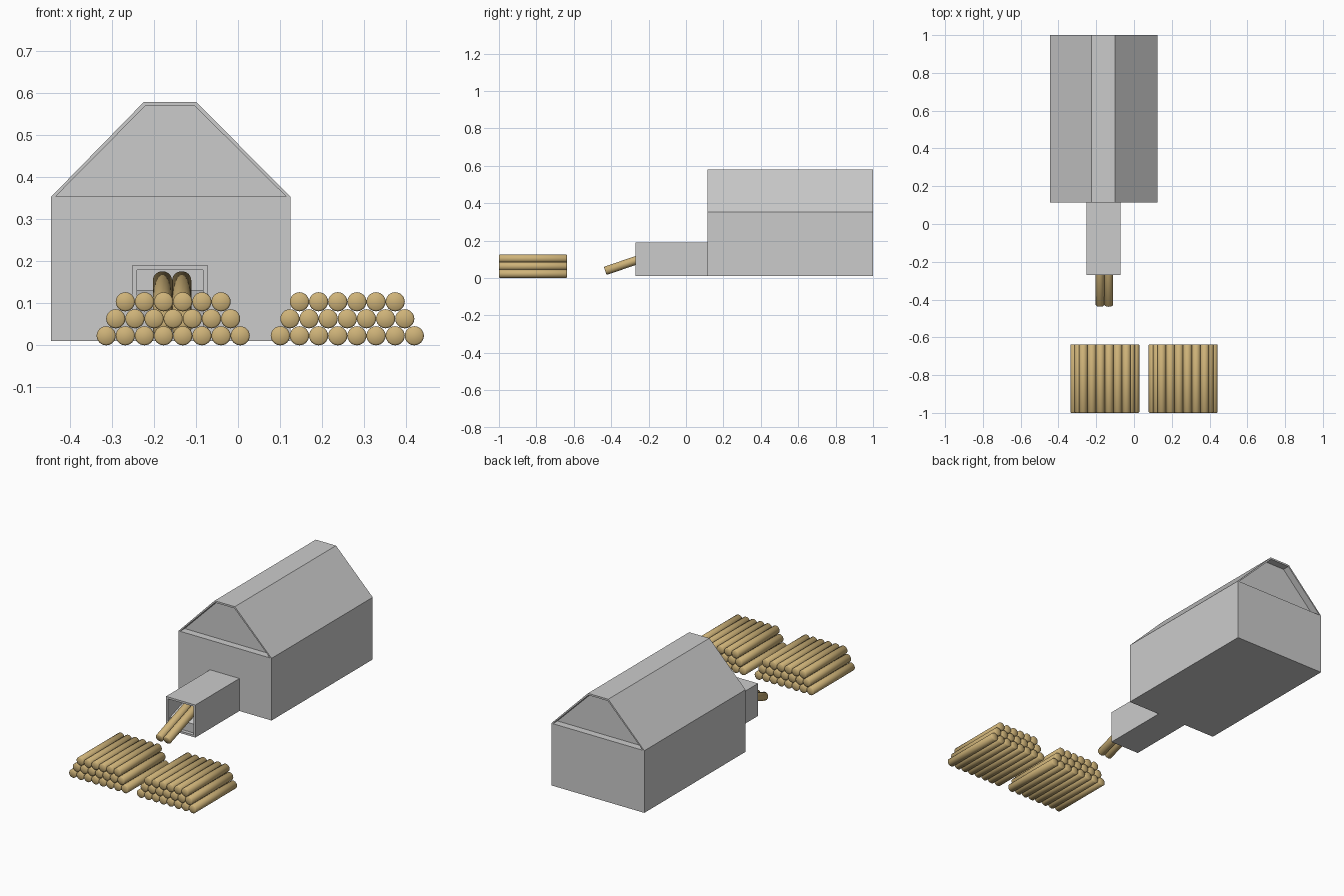
import bpy, bmesh, math
from mathutils import Matrix

if "Cube" in bpy.data.objects:
    bpy.data.objects.remove(bpy.data.objects["Cube"])


def finish(name, bm, mat=None):
    bmesh.ops.recalc_face_normals(bm, faces=bm.faces)
    mesh = bpy.data.meshes.new(name)
    bm.to_mesh(mesh)
    bm.free()
    obj = bpy.data.objects.new(name, mesh)
    bpy.context.collection.objects.link(obj)
    if mat:
        mesh.materials.append(mat)
    return obj


def extrude(name, points, direction, place):
    """Flat profile, placed in space by a function and pushed along direction."""
    bm = bmesh.new()
    face = bm.faces.new([bm.verts.new(place(a, b)) for a, b in points])
    out = bmesh.ops.extrude_face_region(bm, geom=[face])
    verts = [g for g in out["geom"] if isinstance(g, bmesh.types.BMVert)]
    bmesh.ops.translate(bm, verts=verts, vec=direction)
    return finish(name, bm)


def prism(name, profile, y0, y1):
    return extrude(name, profile, (0, y1 - y0, 0), lambda x, z: (x, y0, z))


# Main shed: walls, roof shell and recessed gable filling
L, R, FRONT, BACK = -0.445, 0.125, 0.115, 1.0
EAVE, RECESS = 0.354, 0.04
prism("shed_walls", [(L, 0.01), (R, 0.01), (R, EAVE), (L, EAVE)], FRONT, BACK)
roof_out = [(L, EAVE), (-0.224, 0.58), (-0.1, 0.58), (R, EAVE)]
roof_in = [(L + 0.01, EAVE), (-0.221, 0.57), (-0.103, 0.57), (R - 0.01, EAVE)]
prism("roof_shell", roof_out + roof_in[::-1], FRONT, BACK)
prism("gable_walls", roof_in, FRONT + RECESS, BACK - RECESS)

# Infeed tunnel: walls and ceiling, floor, sloping feed ramp
tl, tr, tt, ty = -0.252, -0.072, 0.19, -0.27
t = 0.011
prism("tunnel_shell", [(tl, 0.01), (tl, tt), (tr, tt), (tr, 0.01),
                       (tr - t, 0.01), (tr - t, tt - t), (tl + t, tt - t), (tl + t, 0.01)],
      ty, FRONT)
prism("tunnel_floor", [(tl + t, 0.01), (tr - t, 0.01), (tr - t, 0.021), (tl + t, 0.021)],
      ty, FRONT)
extrude("feed_ramp", [(ty + 0.02, 0.02), (ty + 0.02, 0.07), (-0.07, 0.132),
                      (FRONT, 0.132), (FRONT, 0.02)],
        (tr - tl - 2 * t, 0, 0), lambda y, z: (tl + t, y, z))

# Logs
wood = bpy.data.materials.new("wood")
wood.diffuse_color = (0.62, 0.45, 0.19, 1)
wood.use_nodes = True
wood.node_tree.nodes["Principled BSDF"].inputs["Base Color"].default_value = wood.diffuse_color
RAD, LENGTH = 0.0228, 0.363


def add_log(bm, x, y, z, tilt=0.0):
    """Log starting at (x, y, z) and running back along +y, with eased ends."""
    m = (Matrix.Translation((x, y, z)) @ Matrix.Rotation(tilt, 4, 'X')
         @ Matrix.Rotation(math.radians(-90), 4, 'X'))
    e = 0.004
    rings = [(RAD - e, 0), (RAD, e), (RAD, LENGTH - e), (RAD - e, LENGTH)]
    n = 24
    loops = [[bm.verts.new(m @ Matrix.Rotation(2 * math.pi * i / n, 4, 'Z')
                           @ Matrix.Translation((r, 0, h)).to_translation())
              for i in range(n)] for r, h in rings]
    for a, b in zip(loops, loops[1:]):
        for i in range(n):
            bm.faces.new((a[i], a[(i + 1) % n], b[(i + 1) % n], b[i]))
    bm.faces.new(loops[0])
    bm.faces.new(loops[-1])


def finish_logs(name, bm):
    obj = finish(name, bm, wood)
    bpy.ops.object.select_all(action='DESELECT')
    obj.select_set(True)
    bpy.context.view_layer.objects.active = obj
    bpy.ops.object.shade_smooth_by_angle(angle=math.radians(50))


# Two stacked log piles
STEP = 0.0456
for name, x0 in (("log_pile_left", -0.314), ("log_pile_right", 0.1008)):
    bm = bmesh.new()
    for row in range(3):
        for i in range(8 - row):
            add_log(bm, x0 + (i + row / 2) * STEP, -1.0, RAD + row * 0.0405)
    finish_logs(name, bm)

# Two logs tilted up into the tunnel
bm = bmesh.new()
for x in (-0.18, -0.134):
    add_log(bm, x, -0.432, 0.038, math.radians(19))
finish_logs("feeding_logs", bm)
